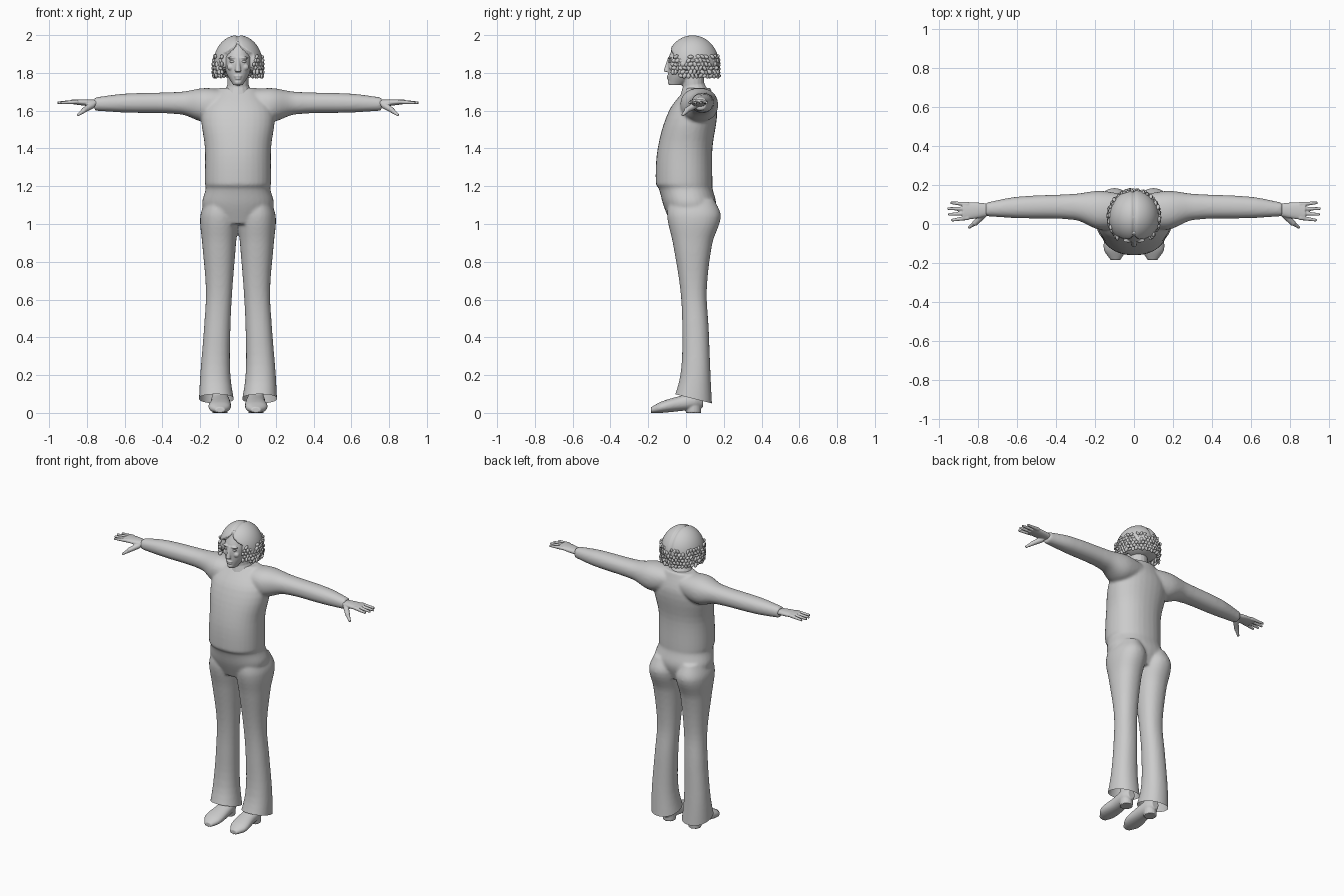
import bpy, bmesh, math, random
from mathutils import Vector, Matrix

default_cube = bpy.data.objects.get("Cube")
if default_cube:
    bpy.data.objects.remove(default_cube)
random.seed(4)

SHADE = (0.6, 0.6, 0.6, 1)
grey = bpy.data.materials.new("plain grey")
grey.use_nodes = True
grey.diffuse_color = SHADE
grey.node_tree.nodes["Principled BSDF"].inputs["Base Color"].default_value = SHADE
SIDES = {"left": 1, "right": -1}


def smooth_rows(rows, steps=5):
    """Fill in a smooth curve between the given profile rows."""
    last = len(rows) - 1

    def slopes(index):
        before, after = rows[max(index - 1, 0)], rows[min(index + 1, last)]
        return [(end - start) / (after[0] - before[0]) for start, end in zip(before, after)]

    result = []
    for index in range(last):
        low, high = rows[index], rows[index + 1]
        length = high[0] - low[0]
        for step in range(steps):
            f = step / steps
            ease = f * f * (3 - 2 * f)
            leave, arrive = f * (1 - f) ** 2 * length, f * f * (f - 1) * length
            result.append([a + (b - a) * ease + leave * m + arrive * n for a, b, m, n
                           in zip(low, high, slopes(index), slopes(index + 1))])
    return result + [rows[-1]]


def loft(bm, axis, rows, side=1, sides=32, power=2.2):
    """Closed loft; each row is position, then the range on the two other axes."""
    along = "xyz".index(axis)
    first, second = [index for index in range(3) if index != along]
    rings = []
    for position, a_min, a_max, b_min, b_max in smooth_rows(rows):
        ring = []
        for index in range(sides):
            angle = math.tau * index / sides
            c, s = math.cos(angle), math.sin(angle)
            co = Vector()
            co[along] = position
            co[first] = (a_min + a_max + (a_max - a_min) * math.copysign(abs(c) ** (2 / power), c)) / 2
            co[second] = (b_min + b_max + (b_max - b_min) * math.copysign(abs(s) ** (2 / power), s)) / 2
            co.x *= side
            ring.append(bm.verts.new(co))
        rings.append(ring)
    faces = [bm.faces.new(rings[0]), bm.faces.new(reversed(rings[-1]))]
    for low, high in zip(rings, rings[1:]):
        for index in range(sides):
            faces.append(bm.faces.new((low[index - 1], high[index - 1], high[index], low[index])))
    bmesh.ops.recalc_face_normals(bm, faces=faces)


def rod(bm, start, end, start_radius, end_radius, side=1):
    """Tapered rod between two points."""
    mirror = Vector((side, 1, 1))
    start, end = Vector(start) * mirror, Vector(end) * mirror
    direction = end - start
    place = Matrix.Translation((start + end) / 2) @ direction.to_track_quat("Z", "Y").to_matrix().to_4x4()
    bmesh.ops.create_cone(bm, cap_ends=True, segments=16, radius1=start_radius,
                          radius2=end_radius, depth=direction.length, matrix=place)


def blob(bm, centre, radii, segments=16, turn=Matrix()):
    """Ellipsoid, turned about its centre."""
    place = Matrix.Translation(centre) @ turn.to_4x4() @ Matrix.Diagonal(radii).to_4x4()
    return bmesh.ops.create_uvsphere(bm, u_segments=segments, v_segments=segments // 2 + 2,
                                     radius=1, matrix=place)["verts"]


def finish(bm, name, voxel=0, relaxing=3):
    """Make the object, optionally fused into one smooth skin."""
    mesh = bpy.data.meshes.new(name)
    bm.to_mesh(mesh)
    bm.free()
    part = bpy.data.objects.new(name, mesh)
    bpy.context.collection.objects.link(part)
    mesh.materials.append(grey)
    mesh.shade_smooth()
    if voxel:
        fuse = part.modifiers.new("fuse", "REMESH")
        fuse.mode, fuse.voxel_size, fuse.use_smooth_shade = "VOXEL", voxel, True
        relax = part.modifiers.new("relax", "SMOOTH")
        relax.factor, relax.iterations = 0.5, relaxing
    return part


# Clothed body: torso, sleeves and flared trousers fused together
torso = [(1, .14, -.08, .13), (1.1, .19, -.12, .16), (1.19, .17, -.145, .14), (1.21, .175, -.16, .14),
         (1.4, .175, -.15, .14), (1.6, .19, -.09, .165), (1.72, .1, 0, .13)]
leg = [(0, .01, .21, -.09, .14), (.2, .04, .2, -.03, .13), (.45, .04, .18, -.02, .12),
       (.65, .03, .17, -.03, .11), (.9, .01, .19, -.07, .14), (1.04, 0, .2, -.1, .185),
       (1.13, .03, .17, -.09, .15)]
arm = [(0, 0, .14, 1.6, 1.7), (.17, -.03, .17, 1.54, 1.72), (.3, .02, .155, 1.58, 1.7),
       (.6, .03, .14, 1.59, 1.69), (.76, .04, .11, 1.6, 1.67)]
bm = bmesh.new()
loft(bm, "z", [(z, -width, width, front, back) for z, width, front, back in torso])
for side in SIDES.values():
    loft(bm, "z", leg, side)
    loft(bm, "x", arm, side)
body = finish(bm, "clothed_body", voxel=.008, relaxing=8)

# Slanted open hems: bake the skin and trim it below the hem plane
bm = bmesh.new()
bm.from_object(body, bpy.context.evaluated_depsgraph_get())
bmesh.ops.bisect_plane(bm, geom=[*bm.verts, *bm.edges, *bm.faces], plane_co=(0, -.06, .1),
                       plane_no=(0, 1, 4), clear_inner=True)
body.modifiers.clear()
bm.to_mesh(body.data)
bm.free()

# Hands with four spread fingers and a thumb
palm = [(.72, .05, .1, 1.62, 1.655), (.8, .03, .11, 1.625, 1.66), (.88, .02, .11, 1.635, 1.66)]
for label, side in SIDES.items():
    bm = bmesh.new()
    loft(bm, "x", palm, side)
    for finger in range(4):
        spread = finger - 1.5
        root = (.85, .067 + spread * .023, 1.647)
        tip = (.963 - abs(spread - .1) * .015, .064 + spread * .03, 1.642)
        rod(bm, root, tip, .012, .007, side)
    rod(bm, (.77, .05, 1.63), (.82, 0, 1.6), .018, .014, side)
    rod(bm, (.81, .01, 1.605), (.85, -.02, 1.575), .014, .007, side)
    finish(bm, label + "_hand", voxel=.004, relaxing=2)

# Shoes with a raised arch, a heel and an ankle inside the trousers
upper = [(-.185, .07, .12, 0, .03), (-.13, .04, .155, 0, .06), (-.03, .04, .145, .01, .09),
         (.05, .05, .14, .02, .11), (.09, .07, .12, .03, .1)]
for label, side in SIDES.items():
    bm = bmesh.new()
    loft(bm, "y", upper, side)
    rod(bm, (.095, .04, 0), (.095, .04, .08), .04, .042, side)
    rod(bm, (.095, .04, .08), (.1, .05, .25), .04, .04, side)
    finish(bm, label + "_shoe", voxel=.005)

# Head and neck with nose, lips, chin, brows and cheeks
skull = [(1.735, .025, -.09, -.02), (1.8, .062, -.095, .08), (1.88, .074, -.092, .13), (1.97, .05, -.05, .1)]
bm = bmesh.new()
loft(bm, "z", [(z, -width, width, front, back) for z, width, front, back in skull])
rod(bm, (0, .05, 1.66), (0, .04, 1.74), .09, .055)
rod(bm, (0, .04, 1.72), (0, .04, 1.82), .057, .057)
rod(bm, (0, -.104, 1.805), (0, -.088, 1.88), .016, .008)
blob(bm, (0, -.09, 1.782), (.022, .013, .006))
blob(bm, (0, -.09, 1.77), (.018, .012, .006))
blob(bm, (0, -.083, 1.75), (.02, .014, .014))
for side in SIDES.values():
    blob(bm, (side * .03, -.084, 1.88), (.026, .012, .007))
    blob(bm, (side * .036, -.074, 1.83), (.022, .016, .018))
finish(bm, "head", voxel=.004)

# Eyes
bm = bmesh.new()
for side in SIDES.values():
    blob(bm, (side * .03, -.083, 1.86), (.015, .011, .007))
finish(bm, "eyes")

# Hair cap with a centre parting, open around the face
crown = Vector((0, .035, 1.85))
bm = bmesh.new()
for vert in blob(bm, crown, (.13, .14, .15), segments=96):
    offset = vert.co - crown
    across = abs(offset.x)
    if offset.z < 0:
        offset.z /= 2
    else:
        offset *= 1 - .05 * math.exp(-(across / .01) ** 2)
    if offset.y < 0 and across < .08 and offset.z < .1 - across * .7:
        offset /= 2
    vert.co = crown + offset
finish(bm, "hair_cap")

# Rows of curls around the sides and back, leaving the face clear
bm = bmesh.new()
rows, around = 6, 40
for row in range(rows):
    for index in range(around):
        angle = math.tau * (index + row % 2 / 2) / around
        x, y = math.cos(angle), math.sin(angle)
        if y < -.8 or (row == 0 and y < -.5) or (row > 3 and random.random() < .4):
            continue
        spread = random.uniform(.95, 1.02)
        turn = Matrix.Rotation(random.uniform(0, 3), 3, "X") @ Matrix.Rotation(random.uniform(0, 3), 3, "Z")
        spot = (x * .13 * spread, crown.y + y * .135 * spread, 1.785 + row * .02)
        blob(bm, spot, (.009, .012, .016), segments=8, turn=turn)
finish(bm, "hair_curls")
